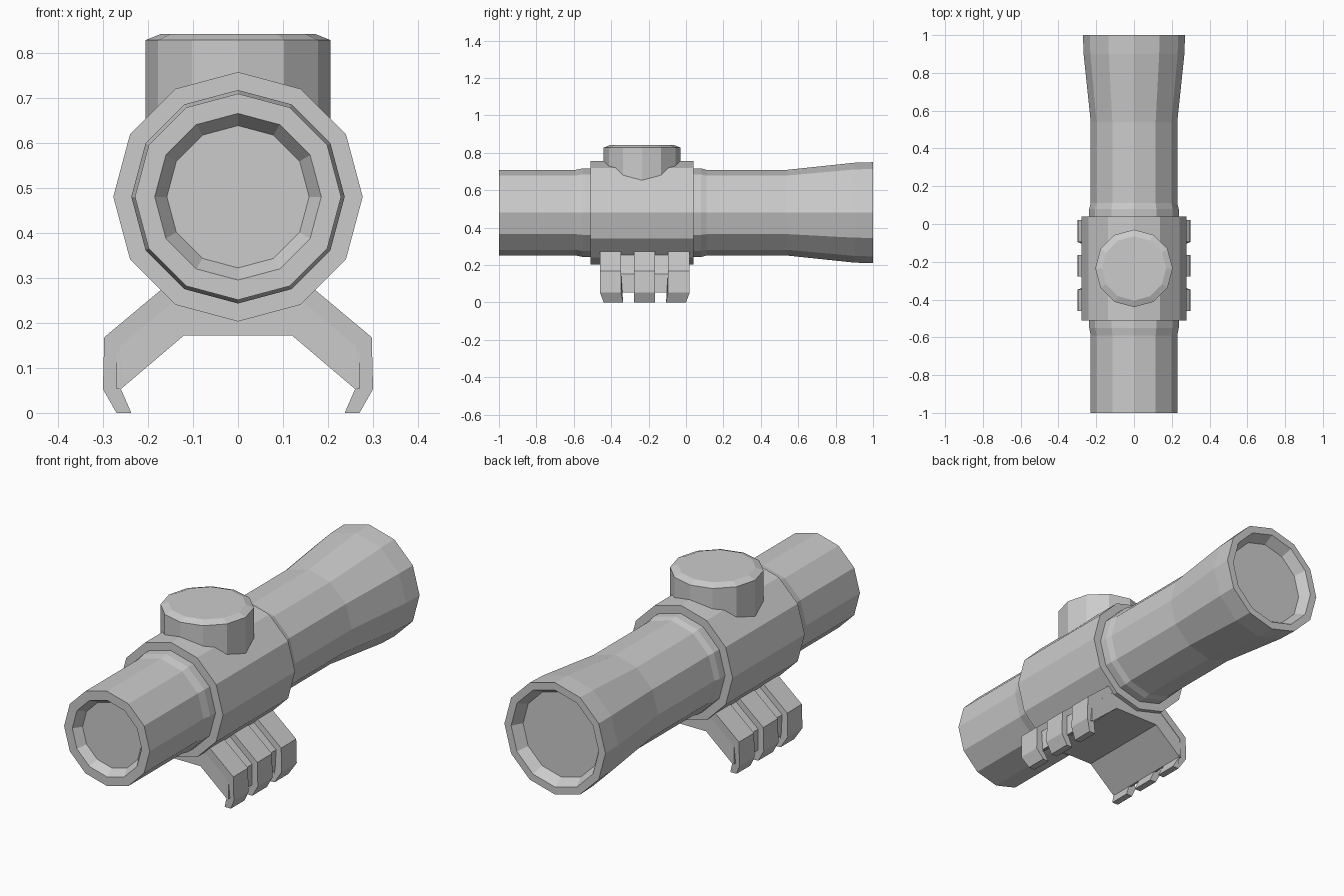
import bpy, bmesh
from math import cos, sin, pi

if "Cube" in bpy.data.objects:
    bpy.data.objects.remove(bpy.data.objects["Cube"])

AXIS_Z = 0.48   # height of the tube axis
SIDES = 12


def make_object(name, bm):
    bmesh.ops.recalc_face_normals(bm, faces=bm.faces)
    mesh = bpy.data.meshes.new(name)
    bm.to_mesh(mesh)
    bm.free()
    obj = bpy.data.objects.new(name, mesh)
    bpy.context.collection.objects.link(obj)
    return obj


def lathe(name, profile, place):
    """Capped 12-sided turning; profile is (distance along axis, radius)."""
    bm = bmesh.new()
    rings = []
    for d, r in profile:
        rings.append([bm.verts.new(place(d, r * cos(2 * pi * i / SIDES), r * sin(2 * pi * i / SIDES)))
                      for i in range(SIDES)])
    for a, b in zip(rings, rings[1:]):
        for i in range(SIDES):
            j = (i + 1) % SIDES
            bm.faces.new((a[i], a[j], b[j], b[i]))
    bm.faces.new(rings[0])
    bm.faces.new(rings[-1])
    return make_object(name, bm)


def along_y(d, u, v):
    return (u, d, AXIS_Z + v)


def upright(d, u, v):
    return (u, -0.235 + v, d)


def extrude_y(bm, profile, y0, y1, foot0=0.0, foot1=0.0):
    """Extrude an x-z profile along y; points on the floor are pulled in by foot0/foot1."""
    a = [bm.verts.new((x, y0 + (foot0 if z == 0 else 0), z)) for x, z in profile]
    b = [bm.verts.new((x, y1 - (foot1 if z == 0 else 0), z)) for x, z in profile]
    n = len(profile)
    for i in range(n):
        j = (i + 1) % n
        bm.faces.new((a[i], a[j], b[j], b[i]))
    bm.faces.new(a)
    bm.faces.new(b)


# Main tube with recessed lenses, collars and flared rear end
lathe("scope_tube", [
    (-0.96, 0.158), (-1.0, 0.185), (-1.0, 0.229), (-0.59, 0.229), (-0.55, 0.237),
    (0.08, 0.237), (0.11, 0.229), (0.54, 0.229), (0.90, 0.267), (1.0, 0.27),
    (1.0, 0.234), (0.95, 0.205)], along_y)

# Thick central housing
lathe("central_housing", [(-0.51, 0.277), (0.04, 0.277)], along_y)

# Adjustment knob on top
lathe("top_knob", [(0.60, 0.205), (0.828, 0.205), (0.842, 0.17)], upright)

# Mount saddle: arched core below the housing
half = [(0.12, 0.172), (0.26, 0.053), (0.27, 0.053), (0.27, 0.153), (0.15, 0.255), (0.10, 0.30)]
bm = bmesh.new()
extrude_y(bm, half + [(-x, z) for x, z in reversed(half)], -0.458, 0.018)
make_object("mount_saddle", bm)

# Three clamp claws on each side
claw = [(0.14, 0.30), (0.175, 0.27), (0.297, 0.168), (0.30, 0.053), (0.27, 0.0),
        (0.237, 0.0), (0.26, 0.053), (0.262, 0.148), (0.14, 0.25)]
for side, s in (("left", -1), ("right", 1)):
    bm = bmesh.new()
    for y0, y1, f0, f1 in ((-0.46, -0.348, 0.02, -0.012), (-0.277, -0.165, 0, 0),
                           (-0.095, 0.02, -0.012, 0.02)):
        extrude_y(bm, [(s * x, z) for x, z in claw], y0, y1, f0, f1)
    make_object("clamp_claws_" + side, bm)
